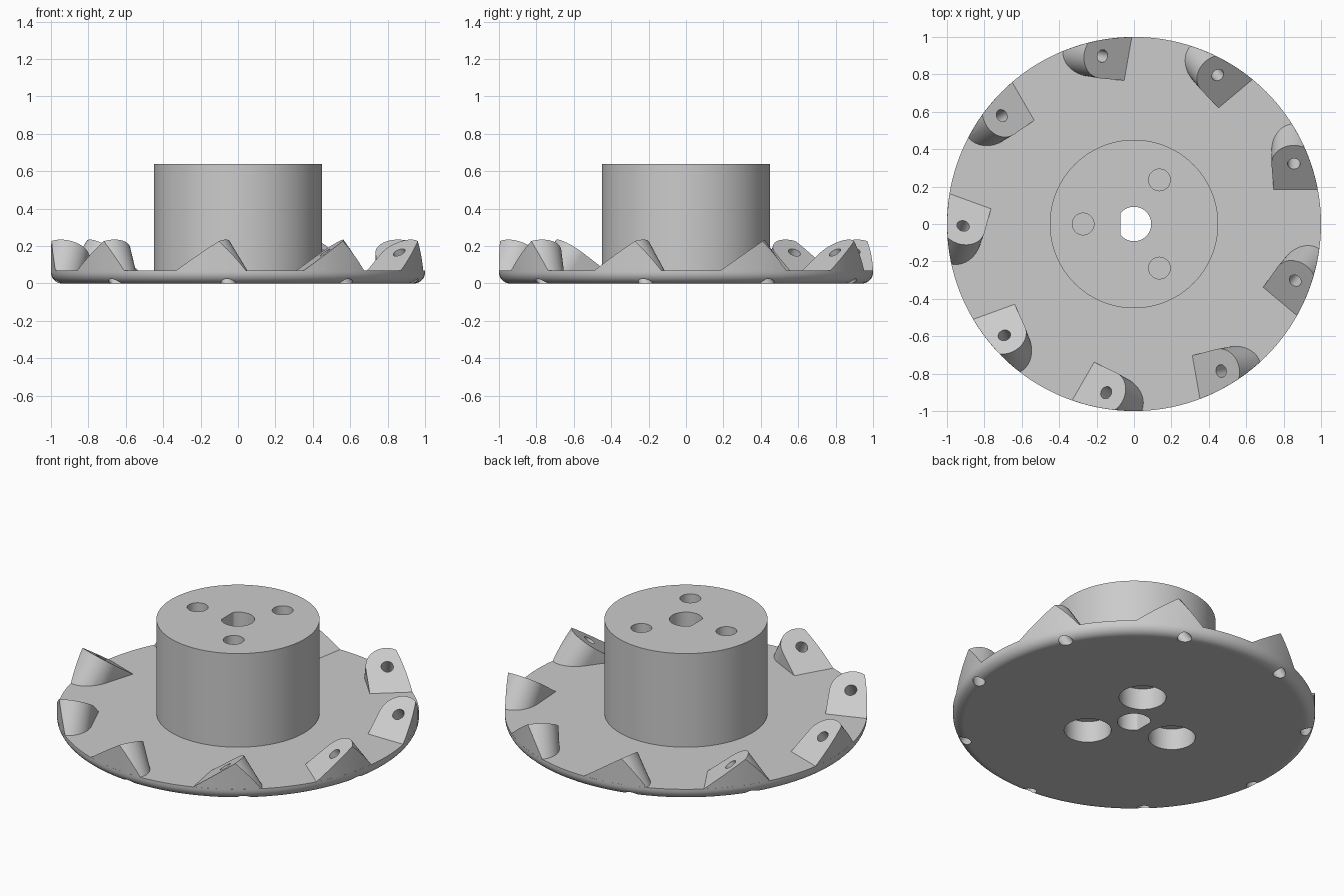
import bpy, bmesh, math
from mathutils import Matrix, Vector

cube = bpy.data.objects.get("Cube")
if cube:
    bpy.data.objects.remove(cube, do_unlink=True)

SEGMENTS = 128
DISC_TOP = 0.07
TEETH = 9

grey = bpy.data.materials.new("plain grey")
grey.use_nodes = True
grey.diffuse_color = (0.6, 0.6, 0.6, 1)
grey.node_tree.nodes["Principled BSDF"].inputs["Base Color"].default_value = (0.6, 0.6, 0.6, 1)


def make_object(name, bm):
    bmesh.ops.recalc_face_normals(bm, faces=bm.faces)
    mesh = bpy.data.meshes.new(name)
    bm.to_mesh(mesh)
    bm.free()
    mesh.materials.append(grey)
    obj = bpy.data.objects.new(name, mesh)
    bpy.context.collection.objects.link(obj)
    return obj


def arc(radius, start, end, steps, centre=(0, 0)):
    angles = [math.radians(start + (end - start) * i / steps) for i in range(steps + 1)]
    return [(centre[0] + radius * math.cos(a), centre[1] + radius * math.sin(a)) for a in angles]


def add_prism(bm, outline, low, high, matrix=Matrix()):
    """Extrude a closed 2D outline from low to high, then place it."""
    rings = [[bm.verts.new(matrix @ Vector((x, y, z))) for x, y in outline] for z in (low, high)]
    bm.faces.new(rings[0][::-1])
    bm.faces.new(rings[1])
    for i in range(len(outline)):
        j = (i + 1) % len(outline)
        bm.faces.new((rings[0][i], rings[0][j], rings[1][j], rings[1][i]))


def circle(radius, steps, centre=(0, 0)):
    return arc(radius, 0, 360, steps, centre)[:-1]


def combine(target, other, operation):
    """Apply one boolean and discard the helper."""
    other.hide_render = True
    mod = target.modifiers.new(operation.lower(), "BOOLEAN")
    mod.operation, mod.object, mod.solver = operation, other, "EXACT"
    bpy.context.view_layer.update()
    graph = bpy.context.evaluated_depsgraph_get()
    result = bpy.data.meshes.new_from_object(target.evaluated_get(graph))
    target.modifiers.clear()
    target.data = result
    bpy.data.objects.remove(other, do_unlink=True)


# Disc with rounded lower edge and tall central hub, turned as one profile
profile = [(0.93, 0)] + arc(0.06, -90, 0, 8, (0.94, 0.06))
profile += [(1, DISC_TOP), (0.45, DISC_TOP), (0.45, 0.64)]
bm = bmesh.new()
rings = []
for r, z in profile:
    rings.append([bm.verts.new((x, y, z)) for x, y in circle(r, SEGMENTS)])
for lower, upper in zip(rings, rings[1:]):
    for i in range(SEGMENTS):
        j = (i + 1) % SEGMENTS
        bm.faces.new((lower[i], lower[j], upper[j], upper[i]))
bm.faces.new(rings[0][::-1])
bm.faces.new(rings[-1])
wheel = make_object("disc_with_hub_and_teeth", bm)

# Slanted round-ended teeth and the screw holes square to their faces
tilt = math.radians(35)
seat = Matrix.Translation((0.855, 0.322, DISC_TOP + 0.137 * math.tan(tilt)))
seat = seat @ Matrix.Rotation(tilt, 4, "X")
spin = Matrix.Rotation(math.radians(4), 4, "Z")
tombstone = arc(0.12, 0, 180, 24) + [(-0.12, -0.4), (0.12, -0.4)]
teeth, holes = bmesh.new(), bmesh.new()
for k in range(TEETH):
    place = Matrix.Rotation(math.tau * k / TEETH, 4, "Z") @ seat
    add_prism(teeth, tombstone, -0.5, 0, place @ spin)
    add_prism(holes, circle(0.034, 24), -0.4, 0.15, place)
teeth = make_object("teeth", teeth)

# Trim the teeth to the rim and the disc top
bm = bmesh.new()
add_prism(bm, circle(0.9995, SEGMENTS), 0.062, 0.5)
combine(teeth, make_object("rim_limit", bm), "INTERSECT")
combine(wheel, teeth, "UNION")

# Flat-sided centre bore, bolt holes from above and wider pockets below
add_prism(holes, [(max(x, -0.073), y) for x, y in circle(0.092, 64)], -0.1, 0.8)
for degrees in (60, 180, 300):
    a = math.radians(degrees)
    centre = (0.272 * math.cos(a), 0.272 * math.sin(a))
    add_prism(holes, circle(0.058, 48, centre), 0.15, 0.8)
    add_prism(holes, circle(0.13, 48, centre), -0.1, 0.13)
combine(wheel, make_object("hole_cutter", holes), "DIFFERENCE")

# Smooth curved surfaces, keep edges crisp
for obj in bpy.context.selected_objects:
    obj.select_set(False)
wheel.select_set(True)
bpy.context.view_layer.objects.active = wheel
bpy.ops.object.shade_smooth_by_angle(angle=math.radians(25))
